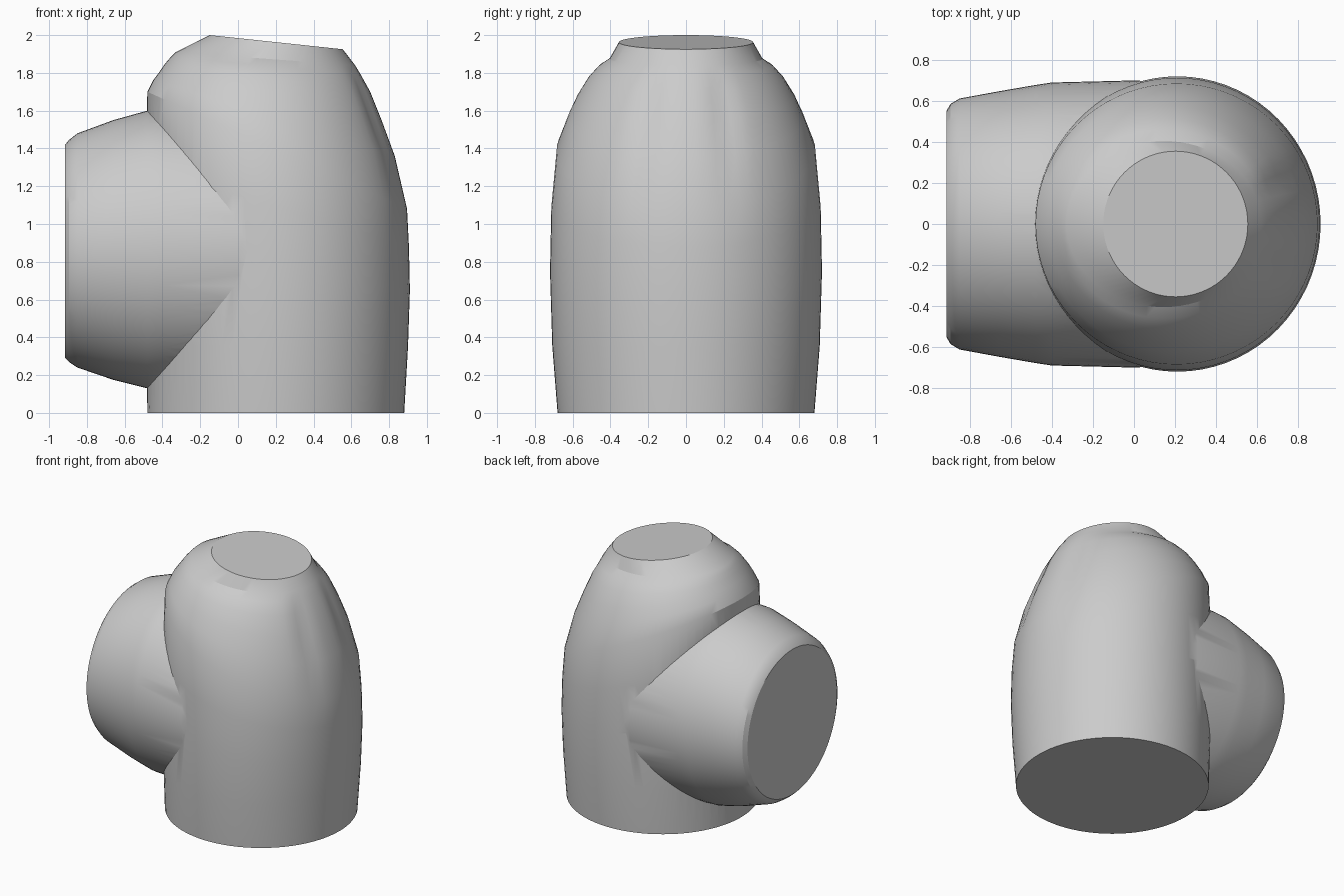
import bpy, bmesh, math

if "Cube" in bpy.data.objects:
    bpy.data.objects.remove(bpy.data.objects["Cube"])

SIDES = 72


def loft(name, rings):
    """Skin closed rings of points into a capped solid."""
    bm = bmesh.new()
    loops = [[bm.verts.new(p) for p in ring] for ring in rings]
    for lo, hi in zip(loops, loops[1:]):
        for i in range(SIDES):
            j = (i + 1) % SIDES
            bm.faces.new((lo[i], lo[j], hi[j], hi[i]))
    bm.faces.new(loops[0])
    bm.faces.new(loops[-1])
    bmesh.ops.recalc_face_normals(bm, faces=bm.faces)
    mesh = bpy.data.meshes.new(name)
    bm.to_mesh(mesh)
    bm.free()
    obj = bpy.data.objects.new(name, mesh)
    bpy.context.collection.objects.link(obj)
    return obj


def body_ring(xl, zl, xr, zr, w, dent):
    """Tilted oval from its left and right points; dent adds twin grooves at +x."""
    pts = []
    for i in range(SIDES):
        a = math.tau * i / SIDES
        off = min(a, math.tau - a)
        k = 1 - dent * math.exp(-((off - 0.36) / 0.12) ** 2)
        c, s = math.cos(a) * k, math.sin(a) * k
        pts.append(((xl + xr) / 2 + c * (xr - xl) / 2, s * w,
                    (zl + zr) / 2 + c * (zr - zl) / 2))
    return pts


def branch_ring(x, z0, z1, w):
    return [(x, w * math.cos(math.tau * i / SIDES),
             (z0 + z1) / 2 + (z1 - z0) / 2 * math.sin(math.tau * i / SIDES))
            for i in range(SIDES)]


# Main upright body with slanted shoulder and flat top
body = loft("pipe_body", [body_ring(*r) for r in (
    (-0.48, 0.00, 0.88, 0.00, 0.68, 0),
    (-0.483, 0.36, 0.90, 0.35, 0.708, 0),
    (-0.487, 0.85, 0.91, 0.65, 0.72, 0),
    (-0.487, 1.30, 0.905, 0.88, 0.713, 0),
    (-0.48, 1.70, 0.895, 1.08, 0.685, 0),
    (-0.45, 1.76, 0.83, 1.36, 0.625, 0.025),
    (-0.42, 1.80, 0.76, 1.55, 0.575, 0.035),
    (-0.385, 1.85, 0.70, 1.70, 0.515, 0.03),
    (-0.355, 1.885, 0.65, 1.79, 0.46, 0.01),
    (-0.33, 1.91, 0.62, 1.84, 0.405, 0),
    (-0.15, 2.00, 0.555, 1.925, 0.355, 0),
)])

# Side branch toward -x
branch = loft("side_branch", [branch_ring(*r) for r in (
    (-0.915, 0.29, 1.42, 0.55),
    (-0.895, 0.27, 1.445, 0.585),
    (-0.85, 0.24, 1.48, 0.612),
    (-0.66, 0.175, 1.55, 0.647),
    (-0.48, 0.13, 1.60, 0.678),
    (-0.40, 0.13, 1.60, 0.69),
    (0.00, 0.13, 1.58, 0.70),
    (0.20, 0.14, 1.56, 0.69),
)])

# Weld the two into one solid
union = body.modifiers.new("union", "BOOLEAN")
union.operation = "UNION"
union.solver = "EXACT"
union.object = branch
bpy.context.view_layer.objects.active = body
body.select_set(True)
bpy.ops.object.modifier_apply(modifier="union")
bpy.data.objects.remove(branch)
bpy.ops.object.shade_smooth_by_angle(angle=math.radians(25))
